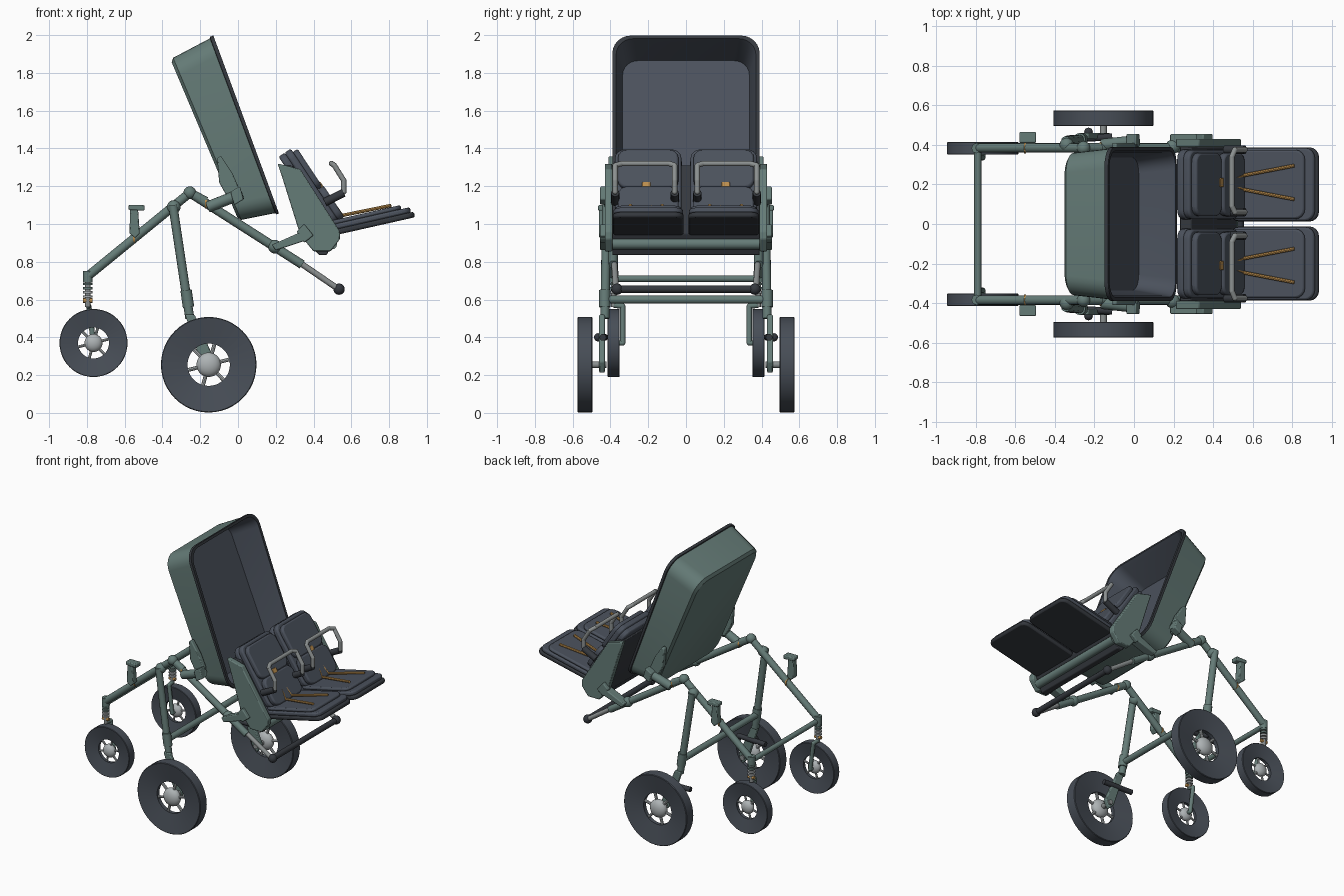
import bpy, bmesh, math
from mathutils import Vector, Matrix

cube = bpy.data.objects.get("Cube")
if cube:
    bpy.data.objects.remove(cube)


def material(name, r, g, b):
    m = bpy.data.materials.new(name)
    m.use_nodes = True
    m.diffuse_color = (r, g, b, 1)
    m.node_tree.nodes["Principled BSDF"].inputs["Base Color"].default_value = (r, g, b, 1)
    return m


GREEN = material("sage green", .13, .2, .185)
DARK = material("slate fabric", .07, .083, .108)
TYRE = material("tyre grey", .064, .076, .095)
TRIM = material("charcoal trim", .035, .04, .048)
ORANGE = material("orange strap", .5, .27, .075)
LIGHT = material("light metal", .42, .45, .46)
GREY = material("grey metal", .26, .28, .28)


# Shared helpers
def finish(name, bm, mats, mirror=True, bevel=0):
    bmesh.ops.recalc_face_normals(bm, faces=bm.faces)
    me = bpy.data.meshes.new(name)
    bm.to_mesh(me)
    bm.free()
    for m in mats if isinstance(mats, list) else [mats]:
        me.materials.append(m)
    me.shade_smooth()
    me.set_sharp_from_angle(angle=math.radians(32))
    ob = bpy.data.objects.new(name, me)
    bpy.context.scene.collection.objects.link(ob)
    if bevel:
        b = ob.modifiers.new("soft edges", "BEVEL")
        b.width, b.segments, b.limit_method = bevel, 2, "ANGLE"
    if mirror:
        m = ob.modifiers.new("both sides", "MIRROR")
        m.use_axis = (False, True, False)
    return ob


def tube(name, pts, r, mat, mirror=True, sides=12):
    """Round bar through points, with ball joints at the bends."""
    bm = bmesh.new()
    pts = [Vector(p) for p in pts]
    for a, b in zip(pts, pts[1:]):
        d = b - a
        mx = Matrix.Translation((a + b) / 2) @ d.to_track_quat("Z", "Y").to_matrix().to_4x4()
        bmesh.ops.create_cone(bm, cap_ends=True, segments=sides, radius1=r, radius2=r,
                              depth=d.length, matrix=mx)
    for p in pts[1:-1]:
        bmesh.ops.create_uvsphere(bm, u_segments=sides, v_segments=8, radius=r,
                                  matrix=Matrix.Translation(p))
    return finish(name, bm, mat, mirror)


def ball(name, p, r, mat, squash=1):
    bm = bmesh.new()
    bmesh.ops.create_uvsphere(bm, u_segments=20, v_segments=12, radius=r,
                              matrix=Matrix.Translation(p) @ Matrix.Diagonal((1, squash, 1, 1)))
    return finish(name, bm, mat)


def plate(name, profile, y0, y1, mat, mirror=True, bevel=.006):
    """Side profile in x and z, extruded across y."""
    bm = bmesh.new()
    f = bm.faces.new([bm.verts.new((x, y0, z)) for x, z in profile])
    out = bmesh.ops.extrude_face_region(bm, geom=[f])
    bmesh.ops.translate(bm, vec=(0, y1 - y0, 0),
                        verts=[v for v in out["geom"] if isinstance(v, bmesh.types.BMVert)])
    return finish(name, bm, mat, mirror, bevel)


def cushion(name, center, size, slope, mat, radius=.05, bevel=.01):
    """Rounded slab; local x runs along the slope, local z is the thickness."""
    bm = bmesh.new()
    bmesh.ops.create_cube(bm, size=1, matrix=Matrix.Diagonal((*size, 1)))
    corners = [e for e in bm.edges if abs(e.verts[0].co.z - e.verts[1].co.z) > size[2] / 2]
    bmesh.ops.bevel(bm, geom=corners, offset=radius, segments=4, profile=.5, affect="EDGES")
    bm.transform(Matrix.Translation(center) @ Matrix.Rotation(-slope, 4, "Y"))
    return finish(name, bm, mat, True, bevel)


def wheel(name, x, y, z, r, half, hole):
    """Dished tyre, domed hub and spokes."""
    bm = bmesh.new()
    n = 48
    section = [(hole, -half * .35), (r * .985, -half), (r, -half * .9),
               (r, half * .9), (r * .985, half), (hole, half * .35)]
    rings = []
    for i in range(n):
        a = math.tau * i / n
        rings.append([bm.verts.new((x + s * math.cos(a), y + w, z + s * math.sin(a)))
                      for s, w in section])
    k = len(section)
    for i in range(n):
        p, q = rings[i], rings[(i + 1) % n]
        for j in range(k):
            bm.faces.new((p[j], p[(j + 1) % k], q[(j + 1) % k], q[j]))
    finish(name + "_tyre", bm, TYRE)
    ball(name + "_hub", (x, y, z), hole * .58, LIGHT, half / (hole * .58))
    for i in range(6):
        a = math.tau * i / 6 + .25
        tip = (x + hole * 1.05 * math.cos(a), y, z + hole * 1.05 * math.sin(a))
        tube(name + "_spoke", [(x, y, z), tip], hole * .09, LIGHT, sides=8)


# Tall open shell, lofted from rounded rectangles
up, out = Vector((-.346, 0, .938)), Vector((.938, 0, .346))
middle = Vector((.043, 0, 1.527))


def rounded_ring(bm, u, w, depth, r):
    verts = []
    for i, (su, sw) in enumerate([(1, 1), (-1, 1), (-1, -1), (1, -1)]):
        for j in range(7):
            a = math.pi / 2 * (i + j / 6)
            cu, cw = su * (u - r), sw * (w - r)
            pu, pw = cu + r * math.cos(a), cw + r * math.sin(a)
            d = depth * (1 + .09 * pu / .45)
            verts.append(bm.verts.new(middle + up * pu + out * d + Vector((0, pw, 0))))
    return verts


bm = bmesh.new()
loops = [rounded_ring(bm, *s) for s in [
    (.445, .34, -.235, .09), (.465, .36, -.22, .1), (.494, .382, -.02, .1),
    (.502, .39, -.018, .1), (.502, .39, 0, .1), (.484, .37, 0, .09),
    (.475, .362, -.03, .09), (.44, .335, -.2, .08)]]
bm.faces.new(loops[0])
for step, (p, q) in enumerate(zip(loops, loops[1:])):
    for i in range(len(p)):
        f = bm.faces.new((p[i], p[(i + 1) % len(p)], q[(i + 1) % len(p)], q[i]))
        f.material_index = 0 if step < 2 else 2 if step < 5 else 1
bm.faces.new(loops[-1]).material_index = 1
finish("open_shell", bm, [GREEN, DARK, TRIM], False)

# Shell mounts
tube("shell_arm", [(-.16, .4, 1.09), (.02, .42, 1.16)], .03, GREEN)
plate("shell_lever", [(-.11, 1.35), (-.09, 1.36), (-.03, 1.27), (.01, 1.18), (.0, 1.12),
                      (-.05, 1.13), (-.1, 1.22)], .375, .41, GREEN)
plate("shell_clamp", [(-.04, 1.17), (.01, 1.2), (.03, 1.13), (-.02, 1.1)], .4, .455, GREEN)

# Main side frames and cross bars
tube("rear_rail", [(-.8, .385, .72), (-.255, .385, 1.165), (-.17, .385, 1.12)], .024, GREEN)
tube("front_rail", [(-.255, .385, 1.165), (.34, .385, .785)], .024, GREEN)
tube("handle_extension", [(.32, .38, .8), (.54, .37, .65)], .016, GREY)
ball("handle_knob", (.535, .365, .655), .03, TRIM)
tube("handle_bar", [(.535, -.36, .655), (.535, .36, .655)], .02, TRIM, False)
tube("rear_cross_bar", [(-.79, -.385, .71), (-.79, .385, .71)], .018, GREEN, False)
tube("axle_cross_bar", [(-.27, -.42, .6), (-.27, .42, .6)], .022, GREEN, False)
tube("leg", [(-.345, .42, 1.1), (-.255, .43, .5)], .024, GREEN)
tube("leg_sleeve", [(-.275, .43, .65), (-.262, .43, .56)], .03, GREEN)
ball("leg_joint", (-.34, .4, 1.09), .036, GREEN)
ball("frame_hinge", (-.255, .385, 1.165), .034, GREEN)
for x, z in [(-.55, .925), (-.17, 1.111)]:
    tube("rail_ring", [(x - .005, .385, z), (x + .005, .385, z)], .028, ORANGE)

# Accessory brackets on the rear rails
plate("bracket_stem", [(-.57, 1.09), (-.53, 1.09), (-.52, .95), (-.545, .925), (-.575, .95)],
      .415, .46, GREEN)
plate("bracket_cap", [(-.58, 1.075), (-.58, 1.1), (-.495, 1.1), (-.495, 1.07)],
      .41, .465, GREEN)

# Large wheels with swing arms
wheel("large_wheel", -.155, .535, .255, .253, .04, .112)
plate("swing_arm", [(-.28, .52), (-.23, .52), (-.12, .27), (-.15, .21), (-.19, .25)],
      .43, .46, GREEN)
tube("axle", [(-.155, .42, .255), (-.155, .53, .255)], .018, GREY)
tube("brake_pedal", [(-.34, .43, .4), (-.11, .44, .4)], .018, TRIM)
ball("brake_knob", (-.23, .465, .4), .022, TRIM)

# Swivel wheels with sprung stems
wheel("swivel_wheel", -.765, .383, .37, .18, .032, .082)
tube("swivel_stem", [(-.795, .383, .56), (-.795, .383, .74)], .014, GREY)
tube("stem_cap", [(-.795, .383, .69), (-.795, .383, .75)], .026, GREEN)
for i in range(4):
    z = .61 + i * .022
    tube("spring_coil", [(-.795, .383, z), (-.795, .383, z + .012)], .025, LIGHT if i < 2 else GREEN)
tube("stem_ring", [(-.82, .383, .595), (-.77, .383, .595)], .012, ORANGE)
tube("fork", [(-.795, .383, .57), (-.79, .335, .565), (-.765, .335, .37), (-.765, .383, .37)],
     .014, GREEN)

# Seat carrier
plate("seat_side_plate", [(.21, 1.32), (.33, 1.29), (.54, .96), (.54, .92), (.49, .855),
                          (.40, .855), (.33, .94), (.23, 1.26)], .39, .43, GREEN)
plate("seat_back_shell", [(.23, 1.31), (.29, 1.31), (.52, .95), (.47, .835), (.43, .835),
                          (.34, .93)], -.39, .39, TRIM, False)
tube("seat_cross_bar", [(.495, -.39, .895), (.495, .39, .895)], .03, GREEN, False)
plate("seat_mount", [(.18, .89), (.2, .86), (.38, .92), (.36, .97)], .39, .455, GREEN)
ball("mount_joint", (.195, .39, .88), .036, GREEN)
plate("mount_latch", [(.31, .96), (.35, 1.0), (.4, .94), (.35, .9)], .42, .455, GREEN)

# Layered backrests and seat cushions
lean = math.atan2(.83, -.55)
along, facing = Vector((.55, 0, -.83)), Vector((.83, 0, .55))
top = Vector((.215, .2, 1.355))
for name, start, length, width, off, thick in [
        ("backrest_base", 0, .5, .355, .02, .04), ("backrest_pad", .0, .46, .35, .058, .04),
        ("headrest_pad", .02, .24, .32, .09, .035), ("lumbar_pad", .26, .2, .32, .095, .04)]:
    cushion(name, top + along * (start + length / 2) + facing * off,
            (length, width, thick), lean, DARK)
pitch = math.atan2(.22, .976)
normal = Vector((-.22, 0, .976))
for name, x, length, off, thick, width, mat in [
        ("seat_base", .71, .46, 0, .03, .375, TRIM), ("seat_pad", .705, .44, .028, .03, .37, DARK),
        ("seat_top_pad", .68, .4, .052, .025, .35, DARK)]:
    center = Vector((x, .2, 1.0 + (x - .71) * .225)) + normal * off
    cushion(name, center, (length, width, thick), pitch, mat)

# Harness straps fanning from each buckle
buckle = Vector((.44, .21, 1.2))
cushion("buckle", buckle, (.045, .045, .02), lean, ORANGE, .008, .003)
for s in (-1, 1):
    y = buckle.y
    tube("lap_strap", [buckle, (.55, y + s * .035, 1.045), (.81, y + s * .085, 1.098)],
         .009, ORANGE, sides=8)
    tube("hip_strap", [buckle, (.5, y + s * .12, 1.09)], .009, ORANGE, sides=8)
    tube("shoulder_strap", [buckle, (.41, y + s * .025, 1.225)], .009, ORANGE, sides=8)

# Safety bars
ends = [(.48, 1.13), (.56, 1.17), (.56, 1.23), (.51, 1.31)]
side = [(x, .375, z) for x, z in ends]
inner = [(x, .06, z) for x, z in reversed(ends)]
tube("safety_bar", side + [(.495, .34, 1.32), (.495, .09, 1.32)] + inner, .014, GREY)
for y in (.06, .375):
    tube("bar_grip", [(.46, y, 1.115), (.56, y, 1.165)], .022, TRIM)
